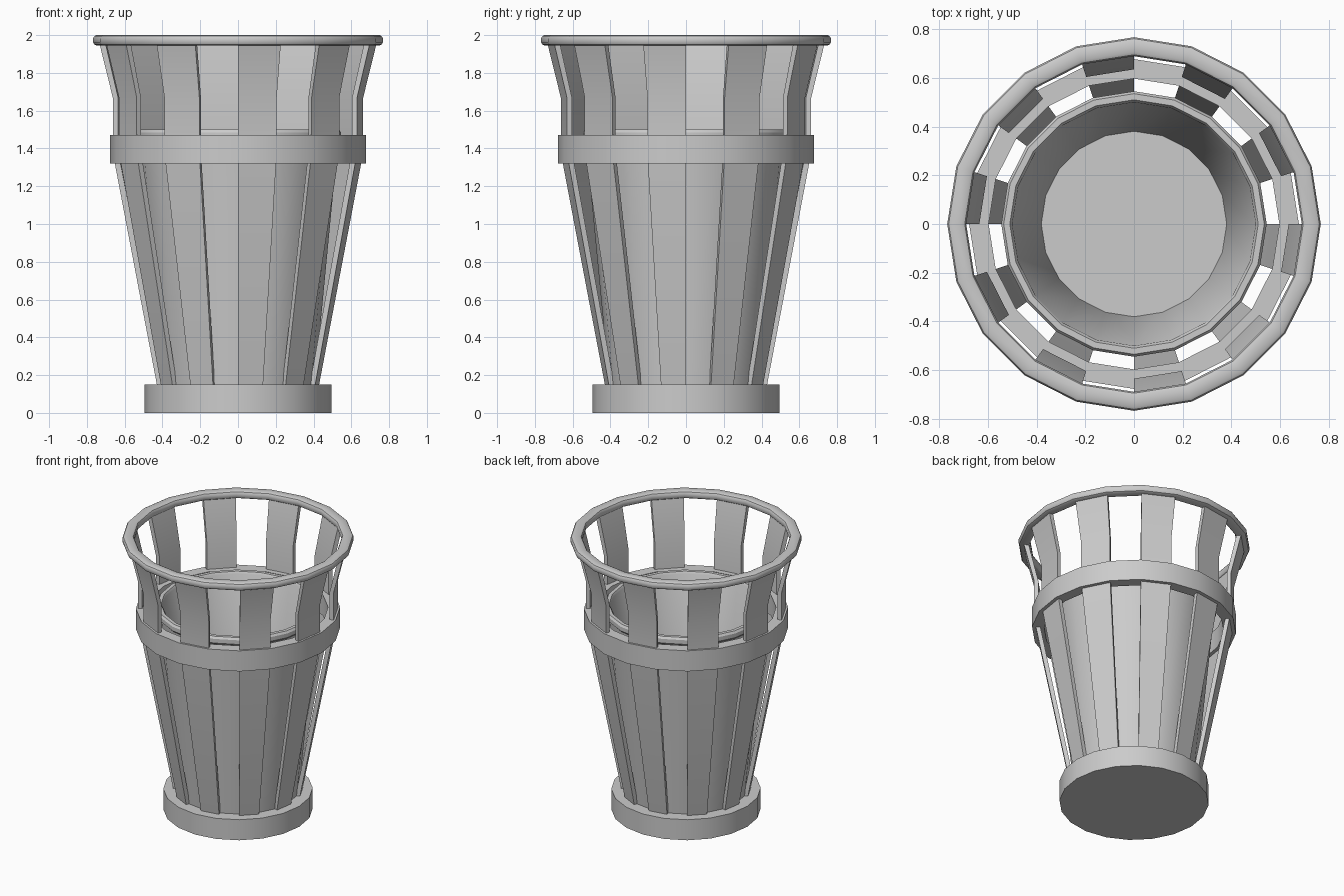
import bpy, bmesh
from math import sin, cos, radians

if "Cube" in bpy.data.objects:
    bpy.data.objects.remove(bpy.data.objects["Cube"])

STEP = 18  # 20-sided rounds


def lathe(name, profile, start=0, steps=20):
    """Revolve a closed (radius, z) profile; a partial turn gets end caps."""
    full = steps == 20
    bm = bmesh.new()
    rings = []
    for i in range(steps if full else steps + 1):
        a = radians(start + i * STEP)
        rings.append([bm.verts.new((r * cos(a), r * sin(a), z)) for r, z in profile])
    n = len(profile)
    for i in range(steps):
        p, q = rings[i], rings[(i + 1) % len(rings)]
        for j in range(n):
            k = (j + 1) % n
            bm.faces.new((p[j], q[j], q[k], p[k]))
    if not full:
        bm.faces.new(rings[0])
        bm.faces.new(rings[-1][::-1])
    bmesh.ops.recalc_face_normals(bm, faces=bm.faces)
    return finish(name, bm)


def finish(name, bm):
    mesh = bpy.data.meshes.new(name)
    bm.to_mesh(mesh)
    bm.free()
    ob = bpy.data.objects.new(name, mesh)
    bpy.context.collection.objects.link(ob)
    bpy.ops.object.select_all(action='DESELECT')
    ob.select_set(True)
    bpy.context.view_layer.objects.active = ob
    bpy.ops.object.shade_smooth_by_angle(angle=radians(30))
    return ob


# Solid base disc, turned so vertices sit on the axes
bm = bmesh.new()
bmesh.ops.create_cone(bm, cap_ends=True, segments=20, radius1=0.495, radius2=0.495, depth=0.15)
bmesh.ops.translate(bm, verts=bm.verts, vec=(0, 0, 0.075))
finish("base", bm)

# Inner bucket with a rounded lip
lathe("inner_bucket", [(0.38, 0.14), (0.405, 0.14), (0.53, 1.44), (0.545, 1.455), (0.545, 1.485),
                       (0.535, 1.5), (0.51, 1.5), (0.5, 1.485)])

# Ten bent slats, one on every other side
slat = [(0.42, 0.1), (0.652, 1.32), (0.663, 1.45), (0.663, 1.67), (0.737, 1.97),
        (0.705, 1.97), (0.635, 1.67), (0.635, 1.45), (0.622, 1.32), (0.39, 0.1)]
for i in range(10):
    lathe(f"slat_{i + 1}", slat, start=-90 + 36 * i, steps=1)

# Middle hoop
lathe("hoop", [(0.597, 1.32), (0.677, 1.32), (0.677, 1.47), (0.597, 1.47)])

# Rounded top rim
lathe("rim", [(0.703, 1.945), (0.75, 1.945), (0.761, 1.951), (0.767, 1.962), (0.767, 1.983),
              (0.761, 1.994), (0.75, 2.0), (0.707, 2.0), (0.695, 1.994), (0.689, 1.983),
              (0.689, 1.962), (0.694, 1.951)])
